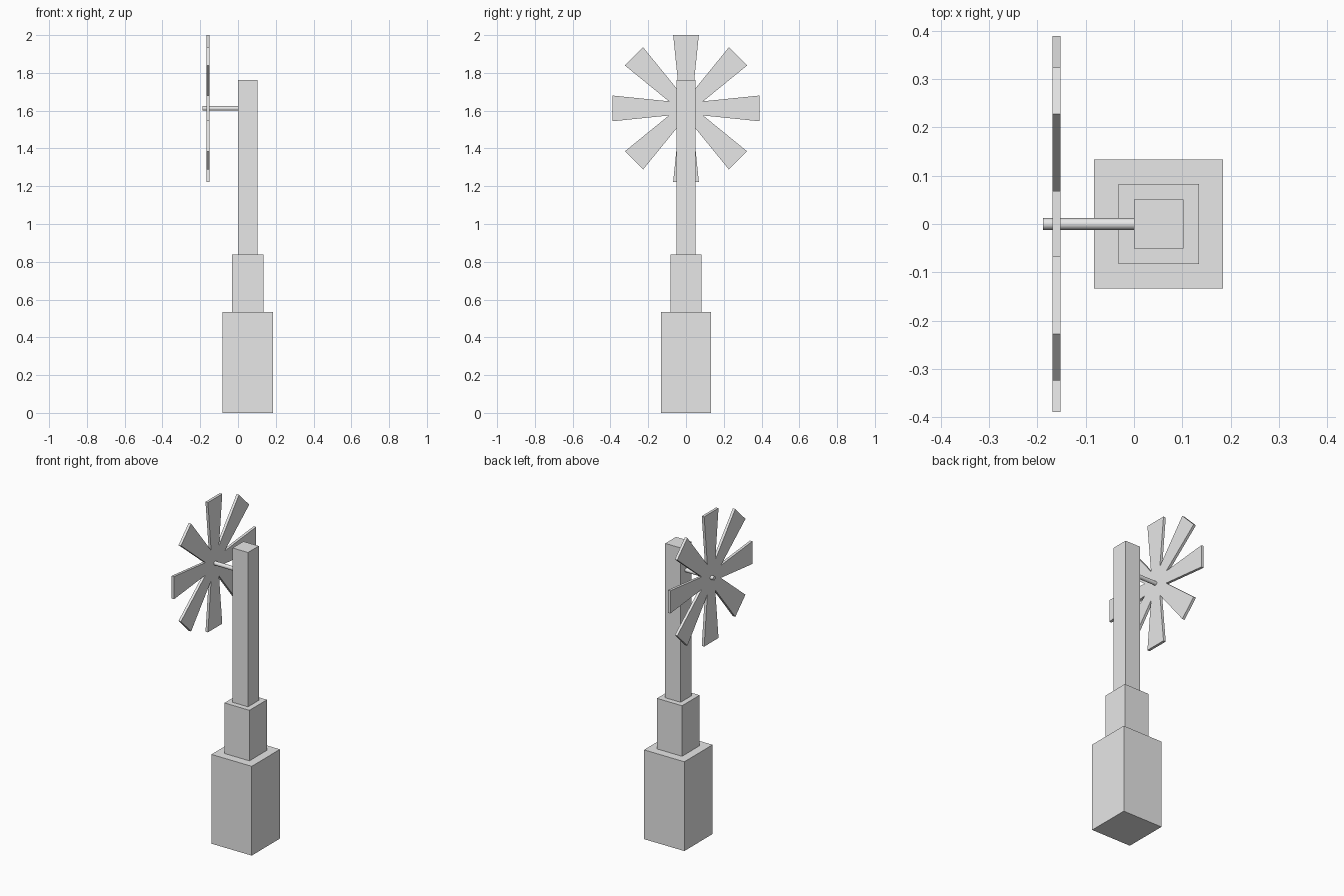
import bpy, bmesh, math
from mathutils import Matrix, Vector

cube = bpy.data.objects.get("Cube")
if cube:
    bpy.data.objects.remove(cube, do_unlink=True)

# One plain grey for the whole windmill
grey = bpy.data.materials.new("plain grey")
grey.use_nodes = True
colour = (0.8, 0.8, 0.8, 1)
grey.diffuse_color = colour
grey.node_tree.nodes["Principled BSDF"].inputs["Base Color"].default_value = colour


def add_object(name, bm):
    bmesh.ops.recalc_face_normals(bm, faces=bm.faces)
    mesh = bpy.data.meshes.new(name)
    bm.to_mesh(mesh)
    bm.free()
    mesh.materials.append(grey)
    obj = bpy.data.objects.new(name, mesh)
    bpy.context.collection.objects.link(obj)
    return obj


def add_square_block(name, centre_x, width, bottom, top):
    bm = bmesh.new()
    bmesh.ops.create_cube(bm, size=1)
    bmesh.ops.scale(bm, vec=(width, width, top - bottom), verts=bm.verts)
    bmesh.ops.translate(bm, vec=(centre_x, 0, (bottom + top) / 2), verts=bm.verts)
    return add_object(name, bm)


# Stepped square tower
tower_x = 0.051
add_square_block("tower_base", tower_x, 0.267, 0, 0.535)
add_square_block("tower_middle", tower_x, 0.166, 0.535, 0.838)
add_square_block("tower_mast", tower_x, 0.102, 0.838, 1.763)

# Thin round axle from the mast through the rotor
hub_z = 1.612
axle_start, axle_end = -0.188, 0.0
bm = bmesh.new()
bmesh.ops.create_cone(bm, cap_ends=True, segments=16, radius1=0.012, radius2=0.012,
                      depth=axle_end - axle_start,
                      matrix=Matrix.Translation(((axle_start + axle_end) / 2, 0, hub_z))
                      @ Matrix.Rotation(math.pi / 2, 4, "Y"))
axle = add_object("rotor_axle", bm)
bpy.ops.object.select_all(action="DESELECT")
axle.select_set(True)
bpy.context.view_layer.objects.active = axle
bpy.ops.object.shade_smooth_by_angle(angle=math.radians(40))

# Flat rotor: eight widening blades that meet in the hub
blades, tip, half_width, valley = 8, 0.389, 0.068, 0.098
back_x, thickness = -0.168, 0.016
step = 2 * math.pi / blades
outline = []
for i in range(blades):
    turn = Matrix.Rotation(i * step, 2)
    outline += [turn @ Vector((tip, -half_width)),
                turn @ Vector((tip, half_width)),
                turn @ Vector((valley * math.cos(step / 2), valley * math.sin(step / 2)))]
bm = bmesh.new()
face = bm.faces.new([bm.verts.new((back_x, p.x, hub_z + p.y)) for p in outline])
extruded = bmesh.ops.extrude_face_region(bm, geom=[face], use_keep_orig=True)
moved = [g for g in extruded["geom"] if isinstance(g, bmesh.types.BMVert)]
bmesh.ops.translate(bm, vec=(thickness, 0, 0), verts=moved)
add_object("rotor_blades", bm)
